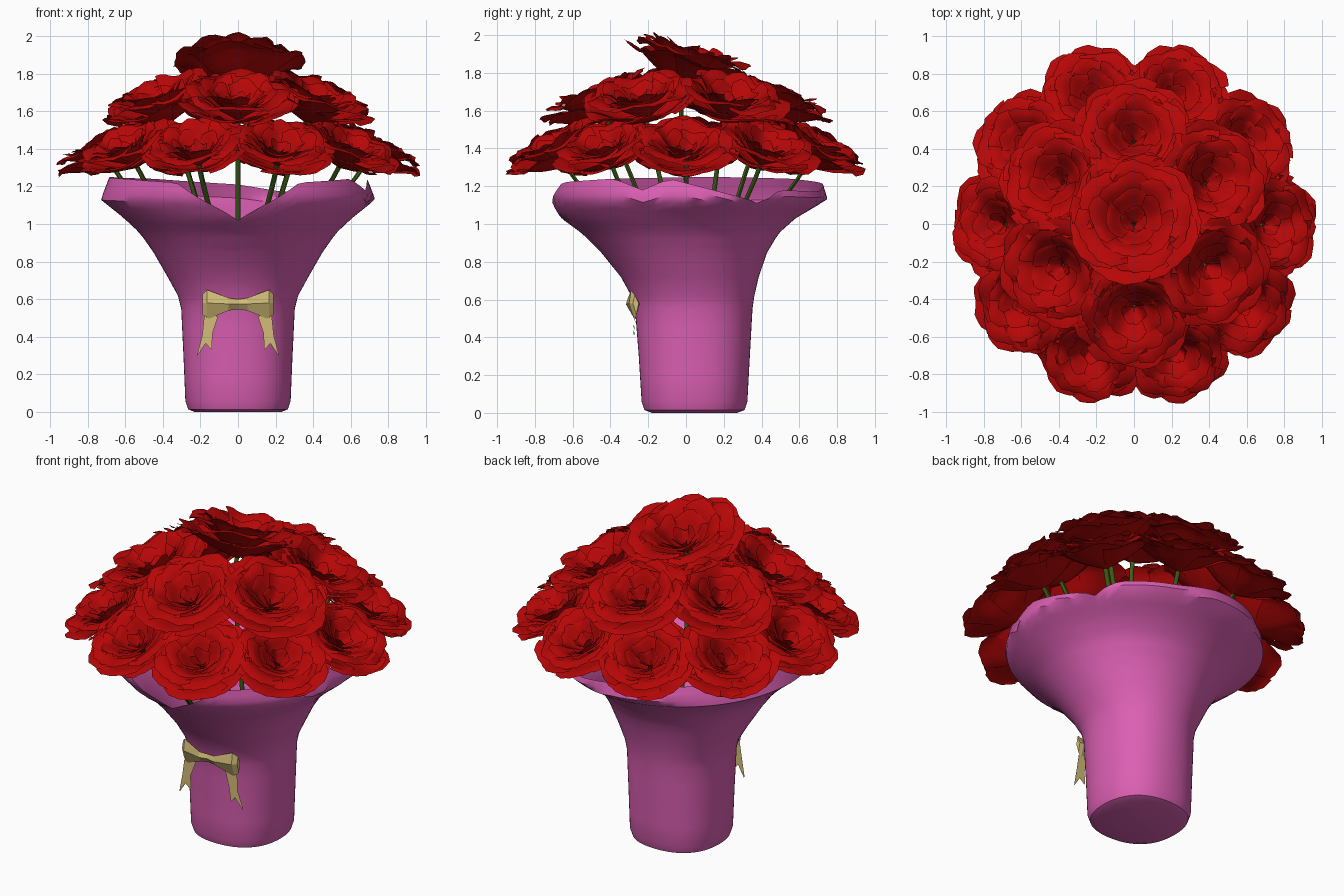
import bpy, bmesh, math, random
from mathutils import Vector, Matrix

if "Cube" in bpy.data.objects:
    bpy.data.objects.remove(bpy.data.objects["Cube"])

random.seed(7)


def material(name, col):
    m = bpy.data.materials.new(name)
    m.diffuse_color = (*col, 1)
    m.use_nodes = True
    m.node_tree.nodes["Principled BSDF"].inputs["Base Color"].default_value = m.diffuse_color
    return m


RED = material("rose_red", (0.47, 0.002, 0.002))
PINK = material("wrap_pink", (0.71, 0.115, 0.45))
GOLD = material("ribbon_gold", (0.66, 0.51, 0.19))
GREEN = material("stem_green", (0.045, 0.12, 0.008))


def add_object(name, data, smooth=None):
    ob = bpy.data.objects.new(name, data)
    bpy.context.collection.objects.link(ob)
    if smooth:
        bpy.ops.object.select_all(action='DESELECT')
        ob.select_set(True)
        bpy.context.view_layer.objects.active = ob
        bpy.ops.object.shade_smooth_by_angle(angle=math.radians(smooth))
    return ob


def to_mesh(name, bm, mat):
    me = bpy.data.meshes.new(name)
    bm.to_mesh(me)
    bm.free()
    me.materials.append(mat)
    return me


def grid_faces(bm, rows, closed=False):
    n = len(rows[0])
    for a, b in zip(rows, rows[1:]):
        for i in range(n if closed else n - 1):
            j = (i + 1) % n
            bm.faces.new((a[i], a[j], b[j], b[i]))


def interp(table, x):
    # linear lookup in rows (x, value, ...)
    if x <= table[0][0]:
        return table[0][1:]
    for a, b in zip(table, table[1:]):
        if x <= b[0]:
            t = (x - a[0]) / (b[0] - a[0])
            return [p + (q - p) * t for p, q in zip(a[1:], b[1:])]
    return table[-1][1:]


# ---- wrap: flaring paper sleeve with an uneven rim and a front notch
PROFILE = [(0, .23, -.18, .27), (.015, .265, -.22, .31), (.06, .28, -.235, .325),
           (.3, .29, -.25, .338), (.55, .302, -.27, .352), (.62, .32, -.29, .362),
           (.72, .375, -.345, .385), (.85, .45, -.45, .43), (.95, .52, -.55, .49),
           (1.03, .605, -.66, .58), (1.13, .73, -.74, .75), (1.26, .68, -.74, .71)]
RIM = [(-180, 1.21), (-140, 1.24), (-100, 1.25), (-60, 1.24), (-28, 1.22), (-10, 1.09),
       (0, 1.02), (10, 1.09), (28, 1.22), (60, 1.24), (72, 1.18), (84, 1.24),
       (122, 1.11), (132, 1.18), (160, 1.17), (180, 1.21)]
bm = bmesh.new()
levels = [0, .015, .06, .18, .3, .45, .55, .62, .72, .78, .85]
SEG, UP = 80, 10
rows = []
for k in range(len(levels) + UP):
    row = []
    for i in range(SEG):
        deg = -180 + 360 * i / SEG
        a = math.radians(deg)
        if k < len(levels):
            z = levels[k]
        else:
            z = .85 + (interp(RIM, deg)[0] - .85) * (k - len(levels) + 1) / UP
        rx, yf, yb = interp(PROFILE, z)
        sq = 1 + .05 * math.sin(2 * a) ** 2 * max(0, 1 - z)   # squarer foot
        row.append(bm.verts.new((rx * sq * math.sin(a),
                                 (yf + yb) / 2 - (yb - yf) / 2 * sq * math.cos(a), z)))
    rows.append(row)
grid_faces(bm, rows, True)
bm.faces.new(rows[0][::-1])
add_object("paper_wrap", to_mesh("paper_wrap", bm, PINK), 40)

# ---- rose: rings of ruffled petals, unit radius, rim plane at z = 0
# (petal count, half width in radians, profile of v, radius, height)
RINGS = [(6, .78, [(0, .05, -.48), (.4, .50, -.30), (.75, .88, -.06), (1, 1.03, -.06)]),
         (5, .80, [(0, .05, -.42), (.4, .42, -.14), (.75, .70, .10), (1, .90, .06)]),
         (5, .78, [(0, .05, -.38), (.4, .35, -.12), (.75, .54, .12), (1, .68, .15)]),
         (4, .85, [(0, .04, -.34), (.4, .25, -.14), (.75, .37, .04), (1, .45, .10)]),
         (3, 1.1, [(0, .03, -.30), (.4, .12, -.16), (.75, .18, -.05), (1, .21, -.02)])]
NU, NV = 12, 6


def rose_mesh(name):
    bm = bmesh.new()
    for k, (count, half, prof) in enumerate(RINGS):
        for p in range(count):
            mid = 2 * math.pi * (p + .5 * (k % 2)) / count + random.uniform(-.1, .1)
            ph, lift = random.uniform(0, 6.3), random.uniform(-.03, .03)
            rows = []
            for j in range(NV + 1):
                v = j / NV
                row = []
                for i in range(NU + 1):
                    u = 2 * i / NU - 1
                    w = v * (1 - .12 * u ** 4)
                    if j == NV:                       # jagged lip
                        w -= .03 * (i % 2)
                    r, z = interp(prof, w)
                    wave = math.sin(4.5 * u + ph) * v * v
                    a = mid + u * half * (.75 + .25 * math.sin(math.pi * min(v, .6)))
                    r *= 1 + .04 * wave + .02 * (p % 2) - .04 * u * v
                    z += .05 * wave + lift * v + .03 * u * v
                    row.append(bm.verts.new((r * math.cos(a), r * math.sin(a), z)))
                rows.append(row)
            grid_faces(bm, rows)
    return to_mesh(name, bm, RED)


ROSES = [rose_mesh("rose_%d" % i) for i in range(3)]
stems = bmesh.new()


def stem(p0, p1, p2, p3, rad=.014, n=10):
    # bezier tube of six sides
    rows = []
    for k in range(n + 1):
        t = k / n
        s = 1 - t
        c = p0 * s ** 3 + p1 * 3 * s * s * t + p2 * 3 * s * t * t + p3 * t ** 3
        rows.append([stems.verts.new(c + Vector((math.cos(q * math.pi / 3) * rad,
                                                 math.sin(q * math.pi / 3) * rad, 0)))
                     for q in range(6)])
    grid_faces(stems, rows, True)


def place_rose(name, idx, ang, dist, z, size, tilt):
    out = Vector((math.cos(ang), math.sin(ang), 0))
    centre = out * dist + Vector((0, 0, z))
    mat = (Matrix.Translation(centre) @ Matrix.Rotation(ang, 4, 'Z')
           @ Matrix.Rotation(math.radians(tilt), 4, 'Y')
           @ Matrix.Rotation(random.uniform(0, 6.28), 4, 'Z') @ Matrix.Scale(size, 4))
    ob = add_object(name, ROSES[idx % 3], 35 if idx < 3 else None)
    ob.matrix_world = mat
    base = mat @ Vector((0, 0, -.4))
    axis = (mat.to_3x3() @ Vector((0, 0, 1))).normalized()
    foot = out * (.04 + .08 * dist) + Vector((0, .04, .08))
    stem(foot, foot + out * .02 + Vector((0, 0, .75)), base - axis * .28, base)


# ---- three tiers of roses
for i in range(10):
    place_rose("lower_rose_%d" % i, i, math.radians(36 * i), .73, 1.42, .278, 29)
for i in range(6):
    place_rose("middle_rose_%d" % i, i + 10, math.radians(30 + 60 * i), .475, 1.68, .31, 23)
place_rose("top_rose", 16, math.pi / 2, .03, 1.88, .34, 16)
add_object("stems", to_mesh("stems", stems, GREEN), 60)

# ---- bow: two pinched loops and two forked tails, mirrored
bm = bmesh.new()
# sections: x, top z, mid z, bottom z, front y, back y
SECT = [(0, .60, .575, .545, -.300, -.270), (.05, .607, .575, .54, -.312, -.268),
        (.165, .65, .58, .492, -.295, -.245), (.19, .625, .58, .52, -.275, -.25)]
TAIL = [(.105, .51), (.18, .51), (.19, .41), (.22, .295), (.172, .365), (.14, .33), (.135, .42)]
for s in (-1, 1):
    rows = []
    for x, zt, zm, zb, yf, yb in SECT:
        ym = (yf + yb) / 2
        rows.append([bm.verts.new(c) for c in ((s * x, yf + .004, zt), (s * x, yf - .006, zm),
                                               (s * x, ym, zb), (s * x, yb, zm))])
    grid_faces(bm, rows, True)
    bm.faces.new(rows[-1])
    for y in (-.282, -.276):
        bm.faces.new([bm.verts.new((s * x, y + .12 * abs(z - .43), z)) for x, z in TAIL])
bmesh.ops.remove_doubles(bm, verts=bm.verts, dist=.0005)
bmesh.ops.recalc_face_normals(bm, faces=bm.faces)
# tail sheets: front plate looks forward
for f in bm.faces:
    if len(f.verts) == len(TAIL):
        if f.normal.y > 0 and f.calc_center_median().y < -.274:
            f.normal_flip()
add_object("ribbon_bow", to_mesh("ribbon_bow", bm, GOLD))
